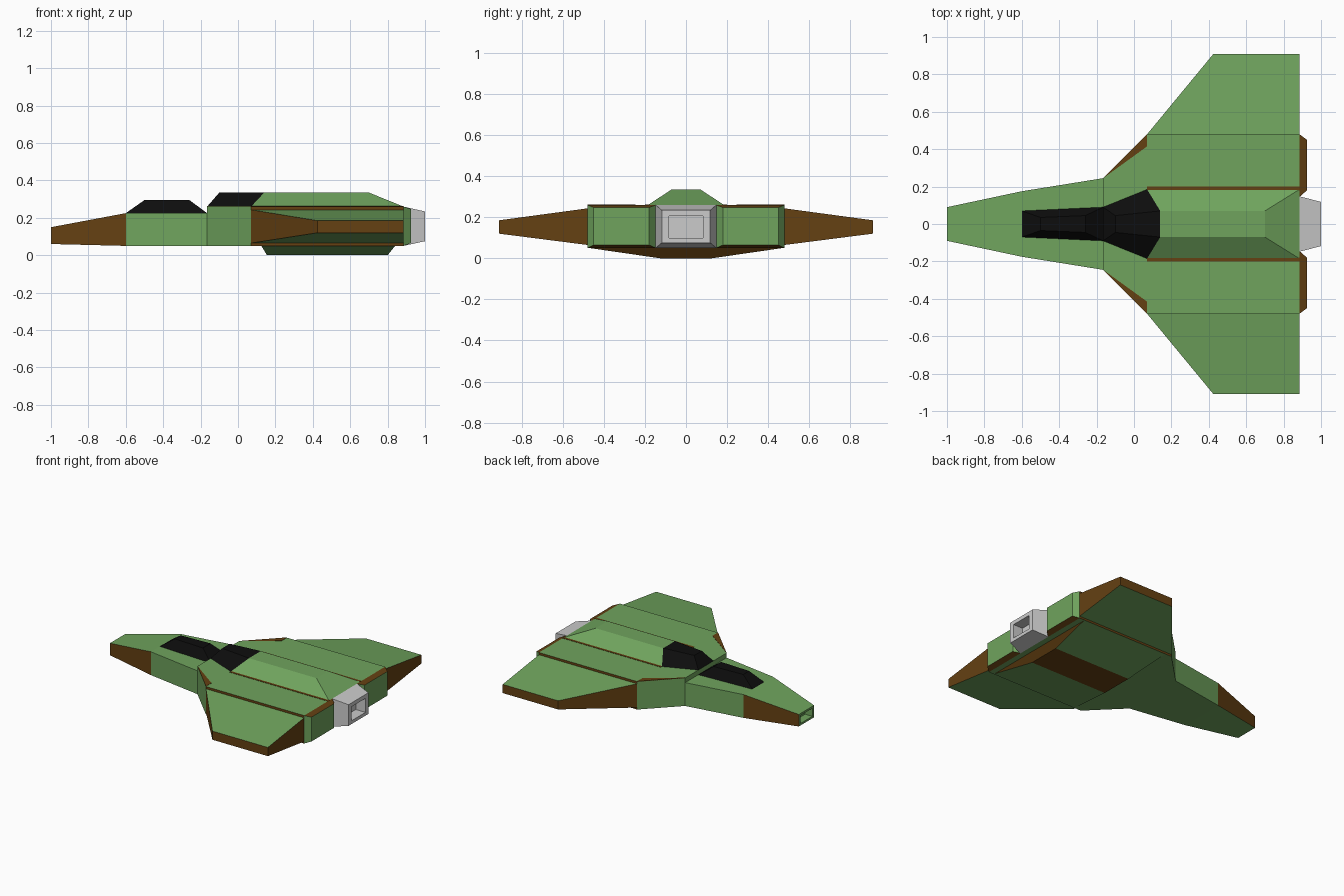
import bpy, bmesh

if "Cube" in bpy.data.objects:
    bpy.data.objects.remove(bpy.data.objects["Cube"])


def material(name, rgb):
    m = bpy.data.materials.new(name)
    m.diffuse_color = (*rgb, 1)
    m.use_nodes = True
    m.node_tree.nodes["Principled BSDF"].inputs["Base Color"].default_value = m.diffuse_color
    return m


MATS = {"G": material("green", (0.16, 0.37, 0.11)),
        "B": material("brown", (0.13, 0.052, 0.006)),
        "K": material("black", (0.004, 0.004, 0.004))}


def rect(axis, t, a0, a1, b0, b1):
    """Rectangle across an axis; sides run b0, a1, b1, a0."""
    corners = [(a0, b0), (a1, b0), (a1, b1), (a0, b1)]
    put = {"x": lambda a, b: (t, a, b), "y": lambda a, b: (a, t, b),
           "z": lambda a, b: (a, b, t)}[axis]
    return [put(a, b) for a, b in corners]


def trapezoid(z, x0, w0, x1, w1):
    """Flat ring at height z with half-widths w0 and w1 at its ends."""
    return [(x0, -w0, z), (x1, -w1, z), (x1, w1, z), (x0, w0, z)]


def loft(name, rings, sides=None, caps="GG", mirror=False):
    """Skin rings; sides holds one colour string per segment (one letter per side)."""
    bm = bmesh.new()
    loops = [[bm.verts.new(p) for p in r] for r in rings]
    keys = list(MATS)
    n = len(rings[0])

    def face(verts, key):
        f = bm.faces.new(verts)
        f.material_index = keys.index(key) if sides else 0

    for s, (lo, hi) in enumerate(zip(loops, loops[1:])):
        for i in range(n):
            j = (i + 1) % n
            face((lo[i], lo[j], hi[j], hi[i]), sides[s][i] if sides else "G")
    face(loops[0][::-1], caps[0])
    face(loops[-1], caps[1])
    bmesh.ops.recalc_face_normals(bm, faces=bm.faces[:])
    mesh = bpy.data.meshes.new(name)
    bm.to_mesh(mesh)
    bm.free()
    if sides:
        for m in MATS.values():
            mesh.materials.append(m)
    ob = bpy.data.objects.new(name, mesh)
    bpy.context.collection.objects.link(ob)
    if mirror:
        mod = ob.modifiers.new("mirror", "MIRROR")
        mod.use_axis = (False, True, False)
    return ob


# Nose with recessed tip
loft("nose", [rect("x", -0.94, -0.07, 0.07, 0.075, 0.135),
              rect("x", -1.0, -0.07, 0.07, 0.075, 0.135),
              rect("x", -1.0, -0.09, 0.09, 0.06, 0.15),
              rect("x", -0.6, -0.175, 0.175, 0.05, 0.225),
              rect("x", -0.165, -0.245, 0.245, 0.05, 0.225)],
     ["GGGG", "GGGG", "GBGB", "GGGG"])

# Main hull with flared shoulders
loft("hull", [rect("x", -0.165, -0.245, 0.245, 0.05, 0.26),
              rect("x", 0.07, -0.48, 0.48, 0.05, 0.26),
              rect("x", 0.885, -0.48, 0.48, 0.05, 0.26)],
     ["GGGG", "GBGB"])

# Brown trim on the shoulders and beside the spine
loft("shoulder_trim", [[(-0.165, 0.245, z), (0.07, 0.48, z), (0.07, 0.415, z)]
                       for z in (0.255, 0.262)], ["BBB"], "BB", True)
loft("spine_trim", [rect("z", z, 0.07, 0.885, 0.18, 0.2) for z in (0.255, 0.262)],
     ["BBBB"], "BB", True)

# Spine along the back
loft("spine", [rect("z", 0.255, 0.07, 0.885, -0.185, 0.185),
               rect("z", 0.26, 0.07, 0.885, -0.185, 0.185),
               rect("z", 0.335, 0.14, 0.70, -0.07, 0.07)], ["GGGG", "GGGG"])

# Canopies
loft("front_canopy", [trapezoid(0.22, -0.6, 0.07, -0.165, 0.09),
                      trapezoid(0.225, -0.6, 0.07, -0.165, 0.09),
                      trapezoid(0.295, -0.5, 0.035, -0.26, 0.045)],
     ["KKKK", "KKKK"], "KK")
loft("rear_canopy", [trapezoid(0.26, -0.165, 0.09, 0.07, 0.185),
                     trapezoid(0.335, -0.1, 0.045, 0.14, 0.07)], ["KKKK"], "KK")

# Wings
loft("wing", [rect("y", 0.48, 0.07, 0.885, 0.065, 0.243),
              rect("y", 0.91, 0.425, 0.885, 0.12, 0.185)], ["GBGB"], "BB", True)

# Tapered rear blocks either side of the engine
loft("rear_block", [rect("x", 0.885, 0.145, 0.48, 0.05, 0.26),
                    rect("x", 0.925, 0.18, 0.45, 0.065, 0.247)], ["BGBG"], "GG", True)

# Belly keel
loft("belly", [rect("z", 0.05, 0.125, 0.84, -0.47, 0.47),
               rect("z", 0.0, 0.155, 0.80, -0.125, 0.125)], ["GBGG"], "GB")

# Engine nozzle with square recess
loft("engine_nozzle", [rect("x", 0.885, -0.148, 0.148, 0.05, 0.26),
                       rect("x", 1.0, -0.118, 0.118, 0.075, 0.234),
                       rect("x", 1.0, -0.083, 0.083, 0.1, 0.205),
                       rect("x", 0.92, -0.083, 0.083, 0.1, 0.205)])
